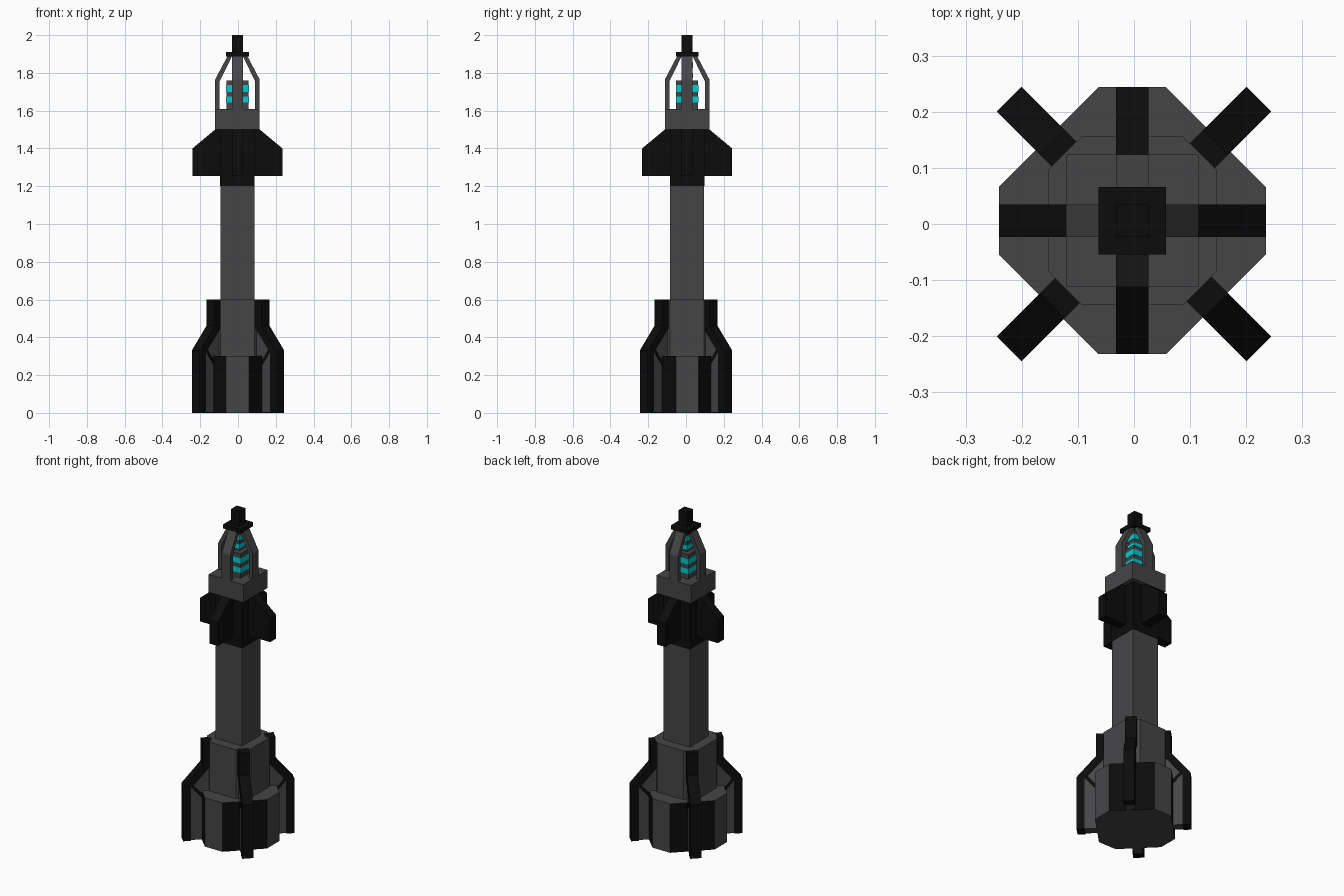
import bpy, bmesh, math
from mathutils import Matrix, Vector

if "Cube" in bpy.data.objects:
    bpy.data.objects.remove(bpy.data.objects["Cube"])

AX, AY = -0.003, 0.006   # main axis of the hull


def material(name, rgb):
    m = bpy.data.materials.new(name)
    m.diffuse_color = (*rgb, 1)
    m.use_nodes = True
    m.node_tree.nodes["Principled BSDF"].inputs["Base Color"].default_value = m.diffuse_color
    return m


GREY = material("dark_grey", (0.060, 0.059, 0.062))
BLACK = material("near_black", (0.0036, 0.0036, 0.0038))
CYAN = material("cyan_light", (0.0, 0.60, 0.65))


def finish(bm, name, *mats):
    bmesh.ops.recalc_face_normals(bm, faces=bm.faces)
    me = bpy.data.meshes.new(name)
    bm.to_mesh(me)
    bm.free()
    ob = bpy.data.objects.new(name, me)
    bpy.context.collection.objects.link(ob)
    for m in mats:
        me.materials.append(m)
    return ob


def prism(name, half, z0, z1, mat, cut=0.0, side_mat=None):
    """Square column with optional corner cuts; side_mat colours the cut faces."""
    bm = bmesh.new()
    if cut:
        a, b = half, half - cut
        pts = [(a, -b), (a, b), (b, a), (-b, a), (-a, b), (-a, -b), (-b, -a), (b, -a)]
    else:
        pts = [(half, -half), (half, half), (-half, half), (-half, -half)]
    f = bm.faces.new([bm.verts.new((x + AX, y + AY, z0)) for x, y in pts])
    g = bmesh.ops.extrude_face_region(bm, geom=[f])["geom"]
    bmesh.ops.translate(bm, vec=(0, 0, z1 - z0),
                        verts=[v for v in g if isinstance(v, bmesh.types.BMVert)])
    bm.normal_update()
    if side_mat:
        for f in bm.faces:
            if min(abs(f.normal.x), abs(f.normal.y)) > 0.3:
                f.material_index = 1
    return finish(bm, name, mat, *([side_mat] if side_mat else []))


def radial(name, profile, width, mat, start=0.0, centre=(AX, AY)):
    """Four copies of an (r, z) profile, thickened and turned about the axis."""
    bm = bmesh.new()
    for k in range(4):
        rot = (Matrix.Translation((*centre, 0))
               @ Matrix.Rotation(math.radians(start + 90 * k), 4, 'Z'))
        f = bm.faces.new([bm.verts.new(rot @ Vector((r, -width / 2, z))) for r, z in profile])
        g = bmesh.ops.extrude_face_region(bm, geom=[f])["geom"]
        bmesh.ops.translate(bm, vec=rot.to_3x3() @ Vector((0, width, 0)),
                            verts=[v for v in g if isinstance(v, bmesh.types.BMVert)])
    return finish(bm, name, mat)


# engine base: eight-sided skirt with black corner faces, and the collar above it
prism("engine_skirt", 0.238, 0.0, 0.30, GREY, cut=0.178, side_mat=BLACK)
prism("lower_collar", 0.150, 0.30, 0.60, GREY, cut=0.06)

# diagonal tail fins: black rim, grey infill and black brace
radial("tail_fin_rim", [(0.15, 0.60), (0.206, 0.60), (0.206, 0.46), (0.315, 0.33), (0.315, 0),
                        (0.27, 0), (0.27, 0.32), (0.15, 0.46)],
       0.062, BLACK, 45, (0, 0))
radial("tail_fin_panel", [(0.15, 0.46), (0.20, 0.43), (0.28, 0.33), (0.28, 0.002), (0.15, 0.002)],
       0.052, GREY, 45, (0, 0))
radial("tail_fin_brace", [(0.20, 0.27), (0.20, 0.245), (0.275, 0.335), (0.275, 0.36)],
       0.058, BLACK, 45, (0, 0))

# main body and black upper section
prism("body", 0.090, 0.60, 1.20, GREY)
prism("upper_section", 0.0915, 1.20, 1.50, BLACK)

# four upper fins
radial("upper_fin", [(0.08, 1.255), (0.238, 1.255), (0.238, 1.40), (0.118, 1.50), (0.08, 1.50)],
       0.058, BLACK)

# head block and cage arms
prism("head_block", 0.118, 1.50, 1.61, GREY)
radial("cage_arm", [(0.094, 1.61), (0.118, 1.61), (0.118, 1.765), (0.052, 1.89),
                    (0.028, 1.89), (0.094, 1.755)], 0.058, GREY)

# stepped core with glowing bands
prism("core_lower", 0.058, 1.61, 1.76, GREY)
prism("core_upper", 0.028, 1.76, 1.89, GREY)
for i, (h, z0, z1) in enumerate([(0.060, 1.642, 1.675), (0.060, 1.70, 1.735),
                                 (0.030, 1.772, 1.80), (0.030, 1.825, 1.855)]):
    prism(f"light_band_{i + 1}", h, z0, z1, CYAN)

# cap plate and tip
prism("cap_plate", 0.060, 1.886, 1.91, BLACK)
prism("tip", 0.029, 1.91, 2.0, BLACK)
